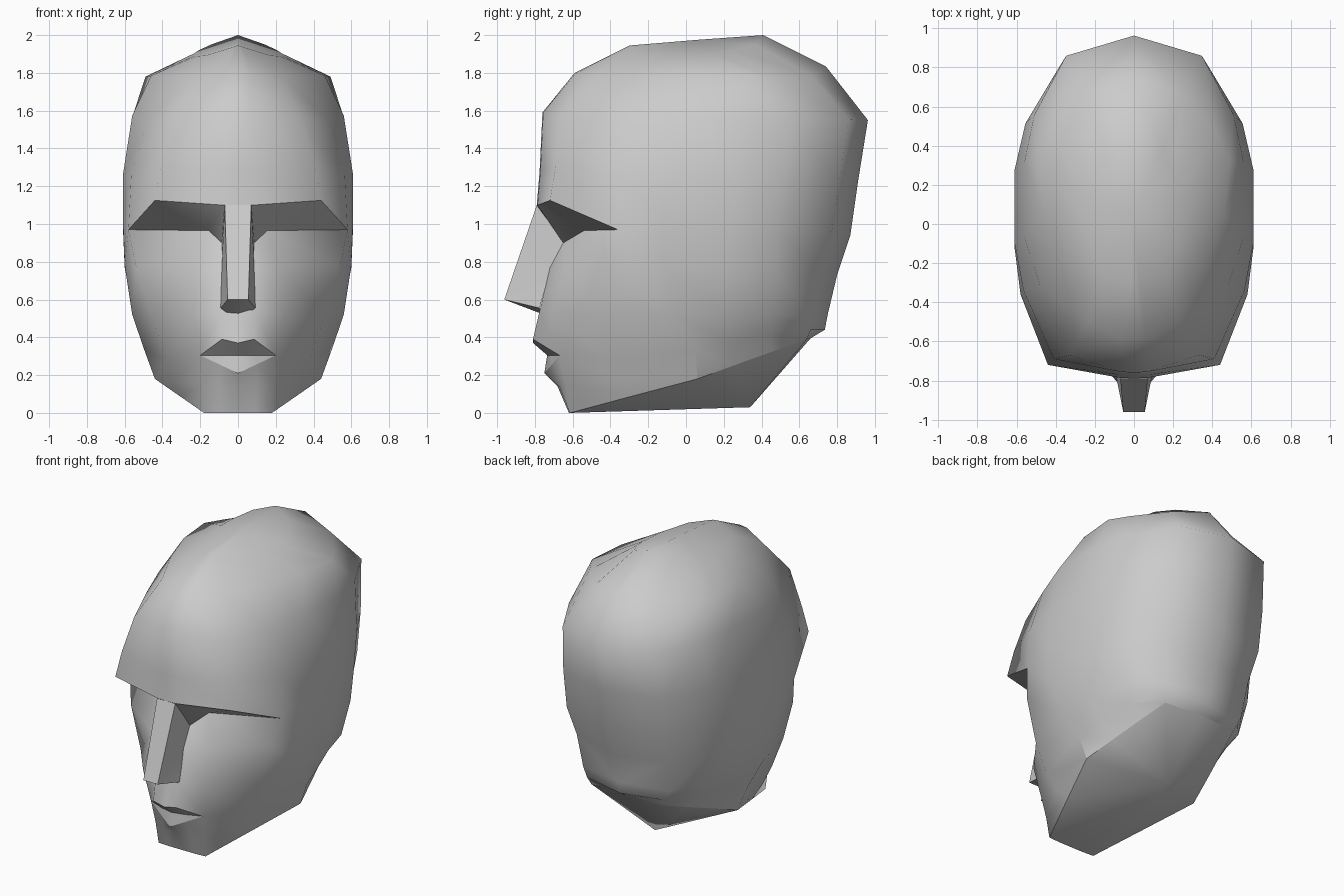
import bpy, bmesh, math

if "Cube" in bpy.data.objects:
    bpy.data.objects.remove(bpy.data.objects["Cube"])


def finish(name, verts, faces, angle, creases=()):
    """Make one half, mirror it across x = 0, weld, shade and sharpen creases."""
    bm = bmesh.new()
    vs = [bm.verts.new(v) for v in verts]
    for f in faces:
        bm.faces.new([vs[i] for i in f])
    bmesh.ops.remove_doubles(bm, verts=bm.verts[:], dist=0.0005)
    geom = bm.verts[:] + bm.edges[:] + bm.faces[:]
    bmesh.ops.mirror(bm, geom=geom, axis='X', merge_dist=0.0005)
    bmesh.ops.remove_doubles(bm, verts=bm.verts[:], dist=0.0005)
    bmesh.ops.recalc_face_normals(bm, faces=bm.faces[:])
    me = bpy.data.meshes.new(name)
    bm.to_mesh(me)
    bm.free()
    ob = bpy.data.objects.new(name, me)
    bpy.context.collection.objects.link(ob)
    bpy.ops.object.select_all(action='DESELECT')
    ob.select_set(True)
    bpy.context.view_layer.objects.active = ob
    bpy.ops.object.shade_smooth_by_angle(angle=math.radians(angle))

    def key(p):
        return (round(abs(p[0]), 3), round(p[1], 3), round(p[2], 3))
    wanted = {frozenset((key(a), key(b))) for a, b in creases}
    for e in me.edges:
        if frozenset(key(me.vertices[i].co) for i in e.vertices) in wanted:
            e.use_edge_sharp = True
    return ob


# Half plan of the skull, front centre round to back centre
PLAN = [(0, -1), (.12, -.995), (.73, -.905), (.955, -.48), (1, -.2),
        (1, .25), (.91, .53), (.62, .88), (0, 1)]


def skull_ring(z_front, z_back, w, y_front, y_back, drop=0.0):
    """Scale the plan to one level; drop lowers the sides."""
    ring = []
    for u, v in PLAN:
        t = (v + 1) / 2
        ring.append((u * w, y_front + (y_back - y_front) * t,
                     z_front + (z_back - z_front) * t - drop * u))
    return ring


# Cranium levels, crown down to brow; the corners are rounded in
crown = skull_ring(1.945, 2.0, .23, -.30, .41, .075)
upper = skull_ring(1.80, 1.835, .485, -.59, .74, .045)
upper[2:8] = [(.235, -.50, 1.775), (.375, -.20, 1.78), (.46, .06, 1.785),
              (.49, .33, 1.78), (.42, .46, 1.775), (.25, .67, 1.78)]
forehead = skull_ring(1.59, 1.55, .56, -.76, .963)
forehead[2] = (.33, -.67, 1.55)
forehead[3] = (.475, -.33, 1.55)
temples = skull_ring(1.28, 1.22, .61, -.775, .91)
temples[2] = (.41, -.69, 1.30)
temples[3] = (.565, -.34, 1.26)
brow = skull_ring(1.10, .94, .61, -.79, .87)
brow[2] = (.44, -.72, 1.125)
brow[3] = (.58, -.36, .97)

# Face levels below the overhanging brow
socket = [(0, -.65, .90), (.085, -.65, .90), (.155, -.54, .965)] + brow[3:]
cheek = [(0, -.72, .77), (.085, -.72, .77), (.21, -.64, .77),
         (.54, -.405, .78), (.60, -.12, .78), (.60, .22, .77),
         (.53, .48, .76), (.35, .70, .74), (0, .80, .73)]
nose_base = [(0, -.77, .53), (.09, -.775, .54), (.24, -.70, .52),
             (.455, -.42, .50), (.56, -.06, .52), (.55, .20, .52),
             (.48, .45, .52), (.33, .66, .51), (0, .75, .52)]
lip_top = [(0, -.81, .37), (.085, -.81, .39), (.20, -.67, .305),
           (.38, -.40, .29), (.495, .05, .33), (.46, .23, .38),
           (.40, .45, .42), (.30, .66, .44), (0, .735, .44)]
mouth = [(0, -.735, .305), (.085, -.715, .305)] + lip_top[2:]
lip_low = [(0, -.75, .21), (.10, -.71, .257)] + lip_top[2:]
jaw = [(0, -.62, 0), (.09, -.62, 0), (.18, -.615, 0),
       (.31, -.28, .09), (.44, .06, .18), (.39, .25, .25),
       (.335, .45, .322), (.28, .64, .39), (0, .66, .395)]
chin = [(0, -.68, .14), (.10, -.67, .14), (.19, -.635, .15),
        (.34, -.35, .17)] + jaw[4:]

# Head shell: skin the levels, close crown and underside
rings = [crown, upper, forehead, temples, brow, socket, cheek,
         nose_base, lip_top, mouth, lip_low, chin, jaw]
n = len(PLAN)
verts = [p for r in rings for p in r]
faces = []
for r in range(len(rings) - 1):
    for c in range(n - 1):
        a = r * n + c
        faces.append((a, a + 1, a + n + 1, a + n))
top_mid, neck = len(verts), len(verts) + 1
verts += [(0, .06, 1.975), (0, .34, .03)]
last = (len(rings) - 1) * n
for c in range(n - 1):
    faces.append((top_mid, c + 1, c))
    faces.append((neck, last + c, last + c + 1))
# Crisp lines: brow, eye line, lips and jaw edge
creases = [(lip_top[4], jaw[4])]
for ring, count in ((brow, 3), (socket, 3), (lip_top, 2), (mouth, 2),
                    (lip_low, 2), (jaw, 8)):
    creases += list(zip(ring[:count], ring[1:count + 1]))
finish("head", verts, faces, 65, creases)

# Nose: flat ridge, one side and the underside
nose = [(0, -.79, 1.10), (.07, -.79, 1.10), (.055, -.962, .60), (0, -.962, .60),
        (.085, -.645, .90), (.086, -.715, .77), (.092, -.775, .555),
        (.06, -.77, .53), (0, -.765, .525)]
finish("nose", nose, [(0, 1, 2, 3), (1, 4, 5), (1, 5, 2), (5, 6, 2),
                      (3, 2, 6, 7, 8)], 25)
